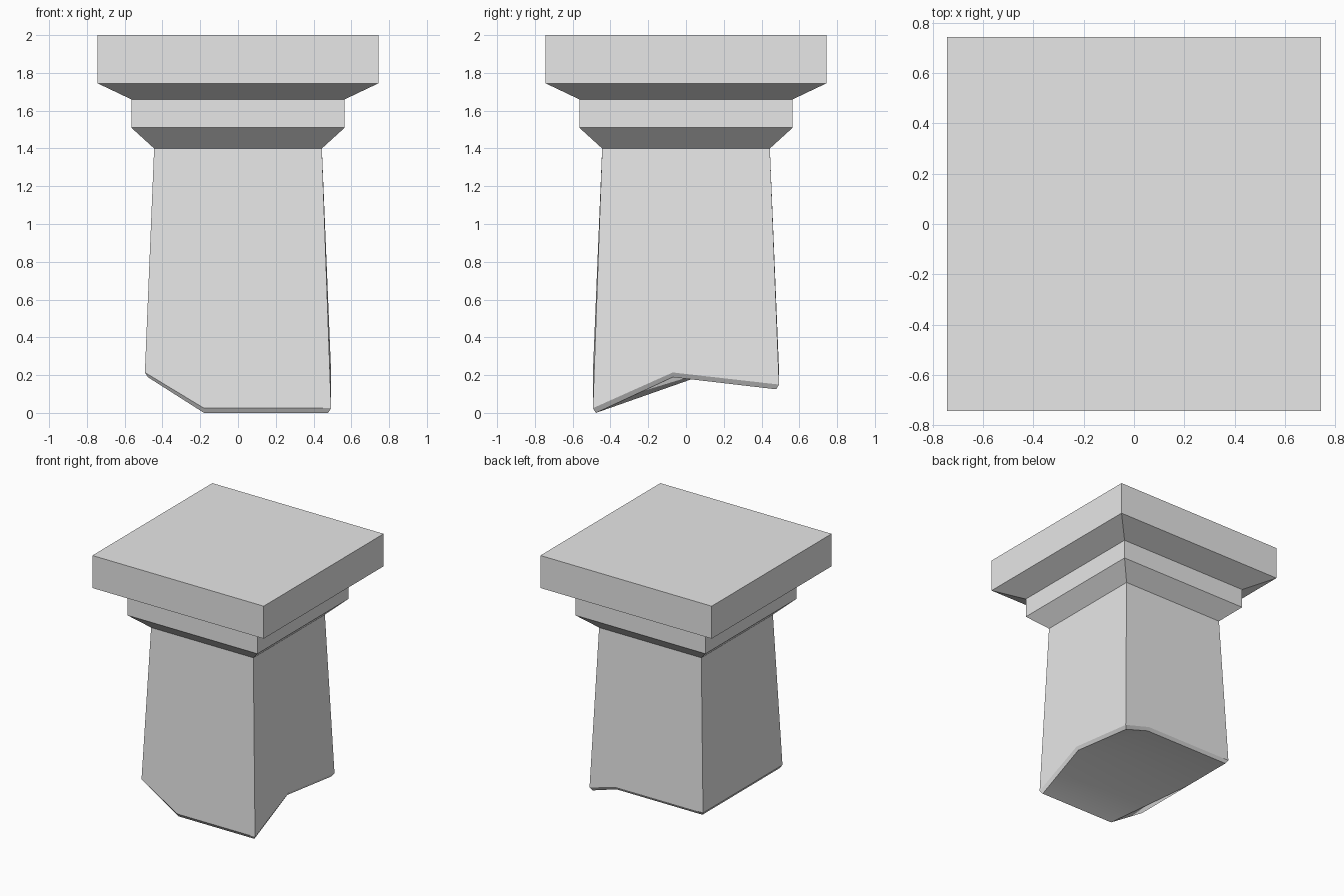
import bpy, bmesh, math

cube = bpy.data.objects.get("Cube")
if cube:
    bpy.data.objects.remove(cube, do_unlink=True)

stone = bpy.data.materials.new("grey_stone")
stone.use_nodes = True
COLOUR = (0.8, 0.8, 0.8, 1)
stone.diffuse_color = COLOUR
stone.node_tree.nodes["Principled BSDF"].inputs["Base Color"].default_value = COLOUR


def square(bm, half, z):
    """Ring of four vertices, counter-clockwise from the front left corner."""
    return [bm.verts.new((sx * half, sy * half, z))
            for sx, sy in ((1, -1), (1, 1), (-1, 1), (-1, -1))]


def bridge(bm, a, b):
    n = len(a)
    for i in range(n):
        j = (i + 1) % n
        bm.faces.new((a[i], a[j], b[j], b[i]))


def finish(bm, name):
    bmesh.ops.recalc_face_normals(bm, faces=bm.faces)
    mesh = bpy.data.meshes.new(name)
    bm.to_mesh(mesh)
    bm.free()
    mesh.materials.append(stone)
    obj = bpy.data.objects.new(name, mesh)
    bpy.context.collection.objects.link(obj)
    return obj


# Capital: stepped square slabs with sloped undersides
bm = bmesh.new()
steps = [(0.444, 1.40), (0.565, 1.51), (0.565, 1.66), (0.744, 1.745), (0.744, 2.0)]
rings = [square(bm, half, z) for half, z in steps]
for low, high in zip(rings, rings[1:]):
    bridge(bm, low, high)
bm.faces.new(rings[0])
bm.faces.new(rings[-1])
finish(bm, "capital")

# Shaft: tapered square column, broken off unevenly at the bottom
bm = bmesh.new()
W, INSET, LIP = 0.493, 0.016, 0.022
LOW, HIGH, CHIP = 0.003, 0.192, 0.128
broken_edge = [(W, -W, LOW), (W, -0.07, HIGH), (W, W, CHIP), (0.27, W, HIGH),
               (-W, W, HIGH), (-W, 0.06, HIGH), (-W, -W, HIGH), (-0.18, -W, LOW)]


def inset(v):
    return max(-W + INSET, min(W - INSET, v))


outer = [bm.verts.new((x, y, z + LIP)) for x, y, z in broken_edge]
inner = [bm.verts.new((inset(x), inset(y), z - LOW)) for x, y, z in broken_edge]
top = square(bm, 0.444, 1.40)

# Four sides, each with a mid point on its broken lower edge
for i in range(4):
    a, b, c = (outer[(2 * i + k) % 8] for k in range(3))
    bm.faces.new((a, b, c, top[(i + 1) % 4], top[i]))
bm.faces.new(top)

# Narrow chamfer round the break, then the facets of the break itself
bridge(bm, outer, inner)
for facet in ((0, 1, 5, 7), (1, 3, 4, 5), (1, 2, 3), (5, 6, 7)):
    bm.faces.new([inner[i] for i in facet])
shaft = finish(bm, "broken_shaft")

bpy.ops.object.select_all(action="DESELECT")
shaft.select_set(True)
bpy.context.view_layer.objects.active = shaft
bpy.ops.object.shade_smooth_by_angle(angle=math.radians(30))
